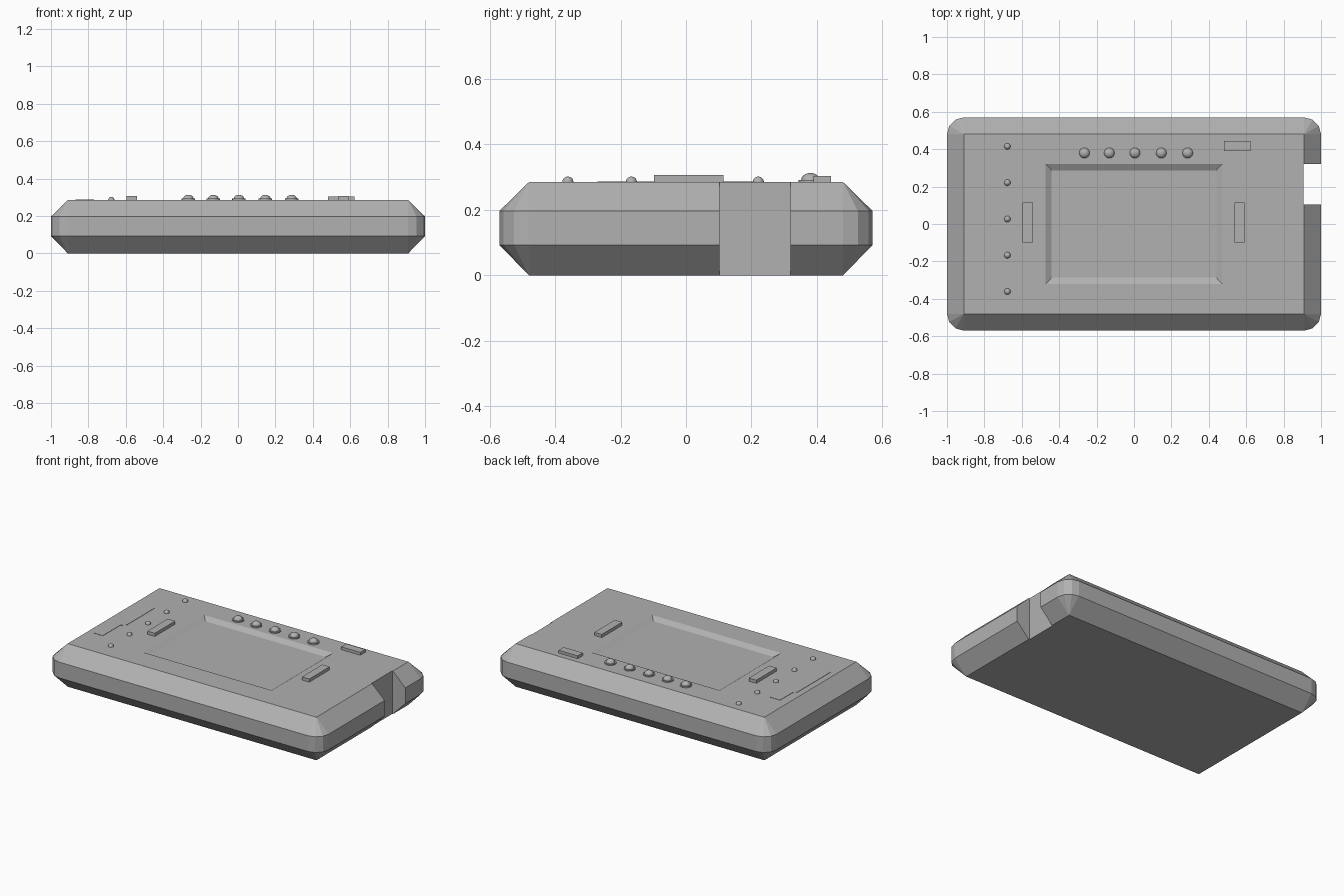
import bpy, bmesh, math
from mathutils import Matrix

if "Cube" in bpy.data.objects:
    bpy.data.objects.remove(bpy.data.objects["Cube"])

TOP = 0.285
grey = bpy.data.materials.new("dark_grey")
grey.diffuse_color = (0.44, 0.44, 0.44, 1)
grey.use_nodes = True
grey.node_tree.nodes["Principled BSDF"].inputs["Base Color"].default_value = grey.diffuse_color


def make_object(name, bm):
    bmesh.ops.recalc_face_normals(bm, faces=bm.faces)
    mesh = bpy.data.meshes.new(name)
    bm.to_mesh(mesh)
    bm.free()
    mesh.materials.append(grey)
    obj = bpy.data.objects.new(name, mesh)
    bpy.context.collection.objects.link(obj)
    return obj


def box(name, x0, x1, y0, y1, z0, z1):
    bm = bmesh.new()
    bmesh.ops.create_cube(bm, size=1, matrix=Matrix.Translation(
        ((x0 + x1) / 2, (y0 + y1) / 2, (z0 + z1) / 2))
        @ Matrix.Diagonal((x1 - x0, y1 - y0, z1 - z0, 1)))
    return make_object(name, bm)


def dome(name, x, y, r, height, base_r=0, base_h=0):
    # revolved profile: optional collar, then a half-round cap
    prof = [(base_r, TOP - 0.005), (base_r, TOP + base_h)] if base_r else [(r, TOP - 0.005)]
    for i in range(5):
        a = math.pi / 2 * i / 5
        prof.append((r * math.cos(a), TOP + base_h + (height - base_h) * math.sin(a)))
    n = 16
    bm = bmesh.new()
    rings = [[bm.verts.new((x + pr * math.cos(2 * math.pi * k / n),
                            y + pr * math.sin(2 * math.pi * k / n), pz))
              for k in range(n)] for pr, pz in prof]
    for a, b in zip(rings, rings[1:]):
        for k in range(n):
            bm.faces.new((a[k], a[(k + 1) % n], b[(k + 1) % n], b[k]))
    tip = bm.verts.new((x, y, TOP + height))
    for k in range(n):
        bm.faces.new((rings[-1][k], rings[-1][(k + 1) % n], tip))
    bm.faces.new(rings[0][::-1])
    obj = make_object(name, bm)
    for p in obj.data.polygons:
        p.use_smooth = True
    bpy.context.view_layer.objects.active = obj
    obj.select_set(True)
    bpy.ops.object.shade_smooth_by_angle(angle=math.radians(40))
    obj.select_set(False)


def corner_ring(bm, hx, hy, z, r):
    # rectangle whose corners are three-segment arcs of radius r
    c = [(hx - r + r * math.cos(math.radians(a)), hy - r + r * math.sin(math.radians(a)))
         for a in (0, 30, 60, 90)]
    pts = c + [(-x, y) for x, y in c[::-1]] + [(-x, -y) for x, y in c] \
        + [(x, -y) for x, y in c[::-1]]
    return [bm.verts.new((x, y, z)) for x, y in pts]


# Body: chamfered slab with a sunken screen area
bm = bmesh.new()
rings = [corner_ring(bm, *v) for v in (
    (0.91, 0.48, 0, 0), (1, 0.57, 0.093, 0.09), (1, 0.57, 0.197, 0.09),
    (0.91, 0.48, TOP, 0), (0.472, 0.322, TOP, 0), (0.44, 0.287, TOP - 0.02, 0))]
n = len(rings[0])
for a, b in zip(rings, rings[1:]):
    for k in range(n):
        bm.faces.new((a[k], a[(k + 1) % n], b[(k + 1) % n], b[k]))
bm.faces.new(rings[0][::-1])
bm.faces.new(rings[-1])
bmesh.ops.remove_doubles(bm, verts=bm.verts, dist=1e-5)
body = make_object("body", bm)

# Slot cut through the right edge
cutter = box("slot_cutter", 0.905, 1.2, 0.103, 0.32, -0.2, 0.5)
cutter.hide_render = True
cut = body.modifiers.new("side_slot", 'BOOLEAN')
cut.operation = 'DIFFERENCE'
cut.solver = 'EXACT'
cut.object = cutter
bpy.context.view_layer.objects.active = body
bpy.ops.object.modifier_apply(modifier=cut.name)
bpy.data.objects.remove(cutter)

# Raised bars either side of the screen, and a small switch
box("left_bar", -0.595, -0.54, -0.098, 0.115, TOP - 0.005, 0.306)
box("right_bar", 0.536, 0.59, -0.098, 0.115, TOP - 0.005, 0.306)
box("switch", 0.482, 0.622, 0.39, 0.443, TOP - 0.005, 0.304)

# Button row and indicator lights
for i, x in enumerate((-0.265, -0.132, 0.005, 0.146, 0.287)):
    dome(f"button_{i + 1}", x, 0.38, 0.028, 0.028, 0.036, 0.007)
for i in range(5):
    dome(f"indicator_{i + 1}", -0.677, 0.415 - i * 0.194, 0.017, 0.017)

# Thin stepped cover plate on the left
bm = bmesh.new()
outline = [(-0.87, -0.27), (-0.80, -0.27), (-0.80, -0.09), (-0.77, -0.06),
           (-0.77, 0.23), (-0.85, 0.23), (-0.85, 0.1), (-0.87, 0.08)]
plate = bm.faces.new([bm.verts.new((x, y, TOP - 0.003)) for x, y in outline])
ext = bmesh.ops.extrude_face_region(bm, geom=[plate], use_keep_orig=True)
for v in ext["geom"]:
    if isinstance(v, bmesh.types.BMVert):
        v.co.z = TOP + 0.002
make_object("cover_plate", bm)
